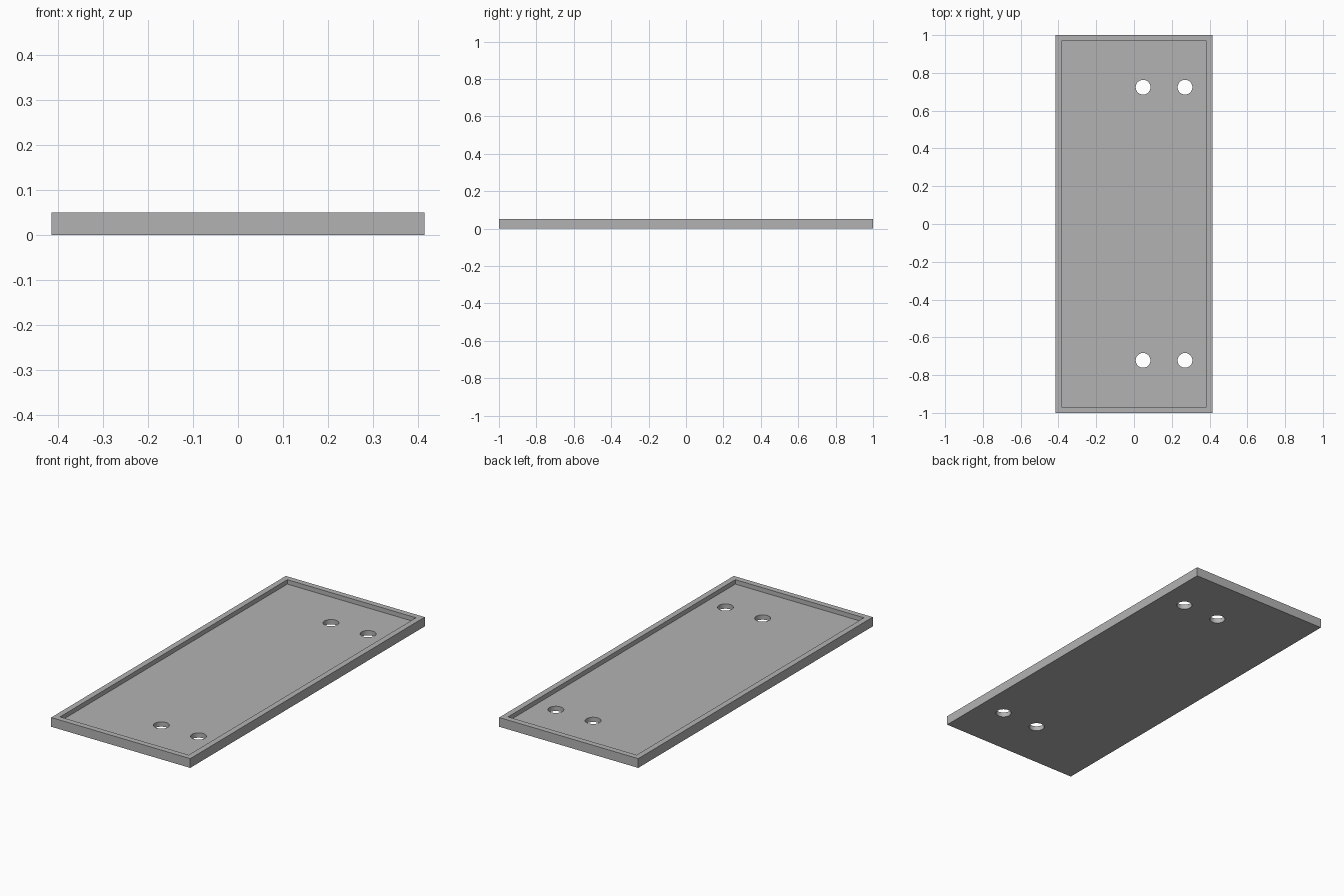
import bpy

default = bpy.data.objects.get("Cube")
if default:
    bpy.data.objects.remove(default, do_unlink=True)

WIDTH, LENGTH, HEIGHT = 0.83, 2.0, 0.05
WALL, FLOOR = 0.031, 0.026
HOLE_RADIUS = 0.039

grey = bpy.data.materials.new("plain grey")
grey.use_nodes = True
colour = (0.45, 0.45, 0.45, 1)
grey.diffuse_color = colour
grey.node_tree.nodes["Principled BSDF"].inputs["Base Color"].default_value = colour


def box(name, width, length, bottom, top):
    bpy.ops.mesh.primitive_cube_add(size=1, location=(0, 0, (bottom + top) / 2))
    ob = bpy.context.object
    ob.name = name
    ob.scale = (width, length, top - bottom)
    bpy.ops.object.transform_apply(location=True, rotation=False, scale=True)
    ob.data.materials.append(grey)
    return ob


def cut(target, cutter):
    cutter.hide_render = True
    bpy.context.view_layer.objects.active = target
    mod = target.modifiers.new("cut", "BOOLEAN")
    mod.operation = "DIFFERENCE"
    mod.solver = "EXACT"
    mod.object = cutter
    bpy.ops.object.modifier_apply(modifier=mod.name)
    bpy.data.objects.remove(cutter, do_unlink=True)


# Shallow tray with a raised rim
tray = box("tray", WIDTH, LENGTH, 0, HEIGHT)
cut(tray, box("recess_cutter", WIDTH - 2 * WALL, LENGTH - 2 * WALL, FLOOR, HEIGHT + 0.1))

# Four round through holes, set off to the left side
for x in (0.048, 0.27):
    for y in (-0.722, 0.724):
        bpy.ops.mesh.primitive_cylinder_add(vertices=48, radius=HOLE_RADIUS,
                                            depth=0.2, location=(x, y, 0))
        hole = bpy.context.object
        hole.name = "hole_cutter"
        hole.data.materials.append(grey)
        cut(tray, hole)

# Smooth hole walls, crisp edges elsewhere
bpy.ops.object.select_all(action="DESELECT")
tray.select_set(True)
bpy.context.view_layer.objects.active = tray
bpy.ops.object.shade_smooth_by_angle()
